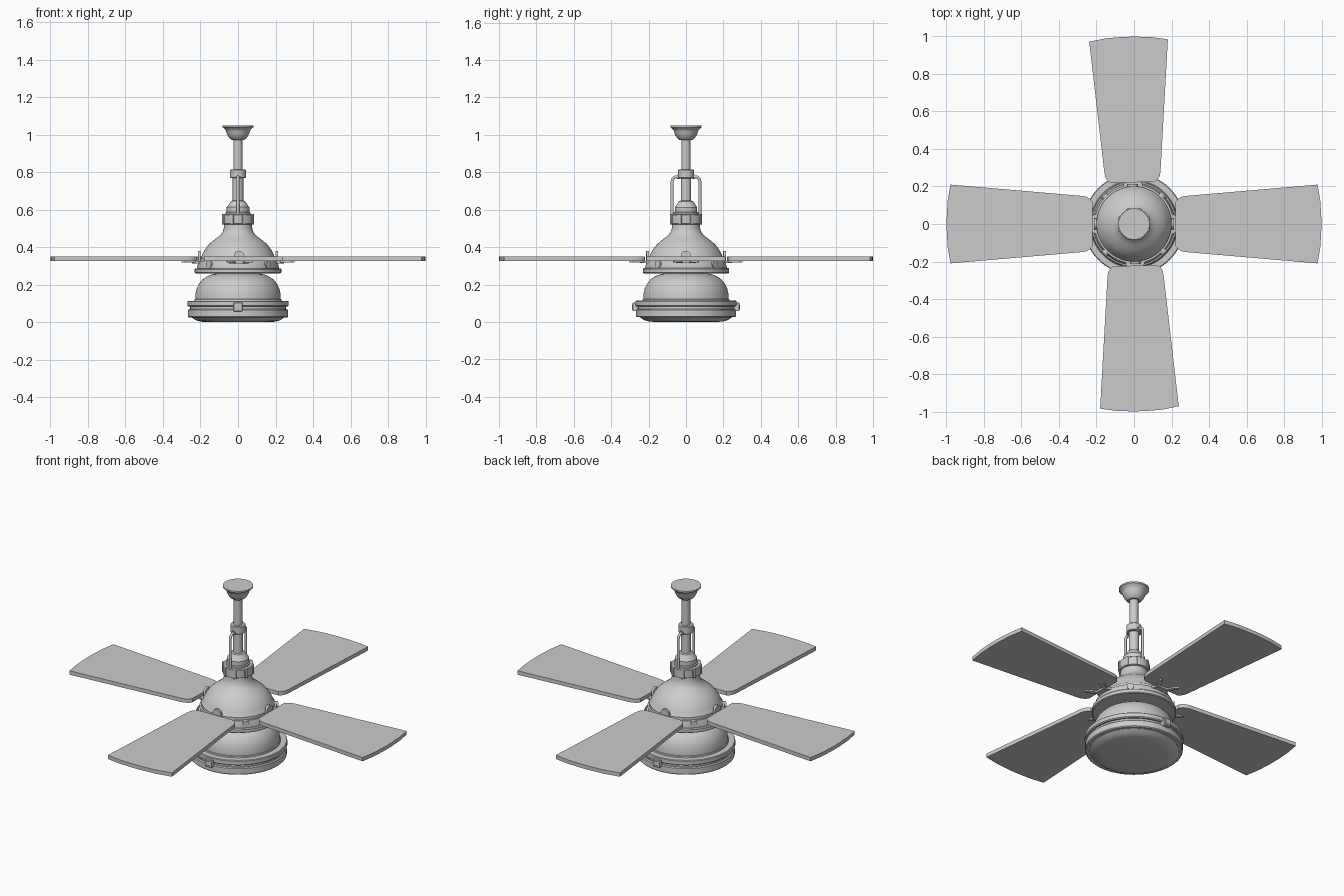
import bpy, bmesh, math
from mathutils import Matrix, Vector

if "Cube" in bpy.data.objects:
    bpy.data.objects.remove(bpy.data.objects["Cube"])


def finish(name, bm, rot=0.0, bevel=0.0):
    bmesh.ops.recalc_face_normals(bm, faces=bm.faces)
    me = bpy.data.meshes.new(name)
    bm.to_mesh(me)
    bm.free()
    ob = bpy.data.objects.new(name, me)
    bpy.context.collection.objects.link(ob)
    ob.rotation_euler.z = math.radians(rot)
    if bevel:
        m = ob.modifiers.new("Bevel", 'BEVEL')
        m.width, m.segments = bevel, 2
    bpy.ops.object.select_all(action='DESELECT')
    ob.select_set(True)
    bpy.context.view_layer.objects.active = ob
    bpy.ops.object.shade_smooth_by_angle(angle=math.radians(32))
    return ob


def lathe(name, profile, segs=64):
    """Revolve (radius, z) points; both ends are closed on the axis."""
    bm = bmesh.new()
    pts = [(0, profile[0][1])] + profile + [(0, profile[-1][1])]
    vs = [bm.verts.new((r, 0, z)) for r, z in pts]
    es = [bm.edges.new(p) for p in zip(vs, vs[1:])]
    bmesh.ops.spin(bm, geom=vs + es, cent=(0, 0, 0), axis=(0, 0, 1),
                   angle=math.tau, steps=segs, use_duplicate=False)
    bmesh.ops.remove_doubles(bm, verts=bm.verts, dist=1e-5)
    return finish(name, bm)


def box(name, loc, size, rot=0.0, bevel=0.003):
    bm = bmesh.new()
    bmesh.ops.create_cube(bm, size=1, matrix=Matrix.Translation(loc) @ Matrix.Diagonal((*size, 1)))
    return finish(name, bm, rot, bevel)


def disc(name, loc, radius, depth, rot=0.0):
    """Short cylinder whose axis points radially outwards."""
    bm = bmesh.new()
    m = Matrix.Translation(loc) @ Matrix.Rotation(math.pi / 2, 4, 'Y')
    bmesh.ops.create_cone(bm, cap_ends=True, segments=20, radius1=radius,
                          radius2=radius, depth=depth, matrix=m)
    return finish(name, bm, rot)


def plate(name, outline, z0, z1, rot=0.0):
    bm = bmesh.new()
    f = bm.faces.new([bm.verts.new((x, y, z0)) for x, y in outline])
    ext = bmesh.ops.extrude_face_region(bm, geom=[f])
    for v in ext['geom']:
        if isinstance(v, bmesh.types.BMVert):
            v.co.z = z1
    return finish(name, bm, rot)


def tube(name, pts, radius, rot=0.0):
    cu = bpy.data.curves.new(name, 'CURVE')
    cu.dimensions = '3D'
    cu.bevel_depth, cu.bevel_resolution, cu.use_fill_caps = radius, 3, True
    sp = cu.splines.new('POLY')
    sp.points.add(len(pts) - 1)
    for p, c in zip(sp.points, pts):
        p.co = (*c, 1)
    sp.use_smooth = True
    ob = bpy.data.objects.new(name, cu)
    bpy.context.collection.objects.link(ob)
    ob.rotation_euler.z = math.radians(rot)
    return ob


# Light: lens, rim rings and domed shade
lathe("light_lens", [(0.17, 0.0), (0.2, 0.003), (0.225, 0.01), (0.245, 0.024), (0.25, 0.04)])
lathe("lower_rim", [(0.235, 0.025), (0.262, 0.025), (0.267, 0.03), (0.267, 0.064), (0.262, 0.069), (0.235, 0.069)])
lathe("rim_gasket", [(0.255, 0.06), (0.255, 0.095)])
lathe("upper_rim", [(0.24, 0.083), (0.264, 0.083), (0.27, 0.088), (0.27, 0.11), (0.266, 0.114), (0.22, 0.114)])
lathe("light_shade", [(0.235, 0.11), (0.232, 0.12), (0.228, 0.123), (0.227, 0.15), (0.22, 0.18), (0.208, 0.205),
                      (0.19, 0.227), (0.165, 0.244), (0.14, 0.254), (0.115, 0.259), (0.1, 0.275)])

# Motor housing: base flange, band and bell
lathe("housing_flange", [(0.19, 0.26), (0.226, 0.26), (0.231, 0.264), (0.231, 0.282), (0.226, 0.287), (0.19, 0.287)])
lathe("housing_band", [(0.219, 0.285), (0.219, 0.29), (0.212, 0.318), (0.21, 0.325), (0.198, 0.326)])
lathe("housing_bell", [(0.2, 0.315), (0.2, 0.342), (0.196, 0.347), (0.188, 0.367), (0.175, 0.39), (0.158, 0.412),
                       (0.135, 0.433), (0.112, 0.45), (0.092, 0.466), (0.08, 0.485), (0.075, 0.505), (0.074, 0.53)])

# Neck collars, downrod, coupling and ceiling canopy
lathe("neck_collar", [(0.078, 0.522), (0.084, 0.525), (0.084, 0.572), (0.08, 0.576)], 40)
lathe("neck_cone", [(0.066, 0.57), (0.066, 0.585), (0.06, 0.588), (0.06, 0.613), (0.055, 0.62), (0.038, 0.645), (0.03, 0.648)], 40)
lathe("lower_rod", [(0.028, 0.63), (0.028, 0.78)], 32)
lathe("coupling", [(0.038, 0.768), (0.042, 0.771), (0.042, 0.811), (0.038, 0.815)], 32)
lathe("upper_rod", [(0.024, 0.8), (0.024, 0.99)], 32)
lathe("ceiling_canopy", [(0.034, 0.972), (0.042, 0.978), (0.052, 0.99), (0.06, 1.005), (0.064, 1.02), (0.066, 1.024),
                         (0.077, 1.036), (0.083, 1.04), (0.083, 1.049)], 40)

# Collar lugs around the neck
for i in range(8):
    box("collar_lug", (0.082, 0, 0.549), (0.014, 0.02, 0.056), 22.5 + 45 * i)

# Conduit pipes and rim latches, front and back
for a in (90, -90):
    bend = [(0.05 + 0.024 * math.sin(t), 0, 0.752 + 0.024 * math.cos(t))
            for t in [math.radians(15 * k) for k in range(7)]]
    tube("conduit", [(0.02, 0, 0.776)] + bend + [(0.074, 0, 0.56)], 0.008, a)
    disc("conduit_fitting", (0.041, 0, 0.776), 0.013, 0.014, a)
    box("rim_latch", (0.27, 0, 0.081), (0.03, 0.046, 0.046), a)
    box("latch_button", (0.284, 0, 0.081), (0.008, 0.028, 0.028), a, 0.002)

# Blades with their brackets
half = [(0.222, 0.118), (0.235, 0.135), (0.255, 0.146), (0.28, 0.15), (0.979, 0.21), (0.994, 0.12), (0.999, 0.03)]
outline = half + [(x, -y) for x, y in reversed(half)]
for a in (0, 91.7, 180, 271.7):
    plate("blade", outline, 0.326, 0.349, a)
    plate("bracket_base", [(0.18, -0.06), (0.225, -0.045), (0.245, -0.02), (0.245, 0.02),
                           (0.225, 0.045), (0.18, 0.06)], 0.314, 0.327, a)
    for s in (1, -1):
        plate("bracket_prong", [(0.215, s * 0.01), (0.29, s * 0.05), (0.3, s * 0.065),
                                (0.285, s * 0.07), (0.21, s * 0.035)], 0.318, 0.327, a)
    disc("bracket_tab", (0.206, 0, 0.352), 0.028, 0.014, a)
    box("bracket_web", (0.206, 0, 0.328), (0.014, 0.056, 0.05), a)
    # Lugs on the housing between the blades
    disc("housing_lug", (0.208, 0, 0.308), 0.02, 0.028, a + 45)
